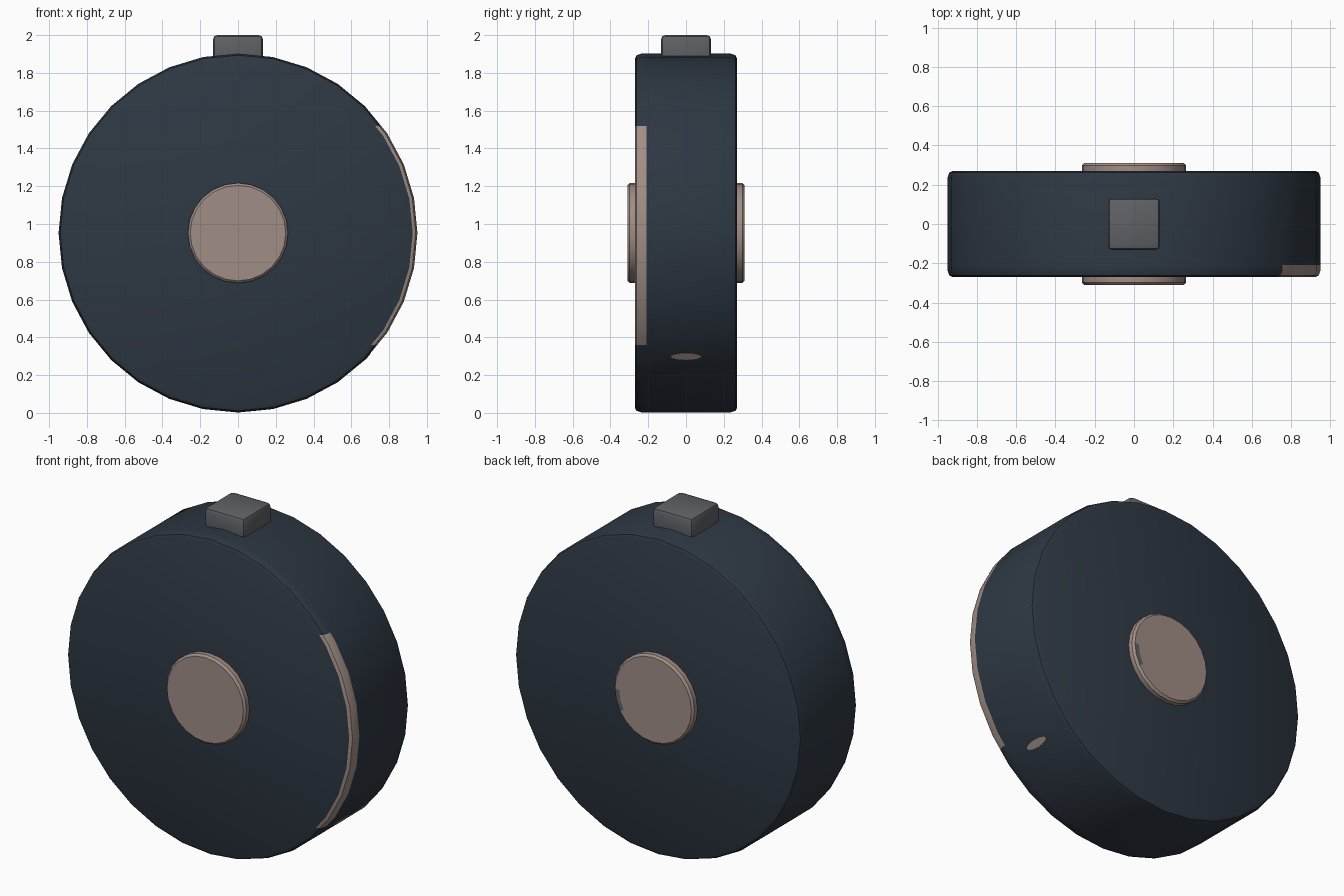
import bpy, bmesh, math
from mathutils import Vector, Matrix

if "Cube" in bpy.data.objects:
    bpy.data.objects.remove(bpy.data.objects["Cube"], do_unlink=True)

CENTRE = 0.952


def material(name, rgb):
    m = bpy.data.materials.new(name)
    m.use_nodes = True
    m.diffuse_color = (*rgb, 1)
    m.node_tree.nodes["Principled BSDF"].inputs["Base Color"].default_value = (*rgb, 1)
    return m


navy = material("dark navy", (0.027, 0.039, 0.056))
tan = material("warm tan", (0.35, 0.27, 0.235))
grey = material("slate grey", (0.115, 0.12, 0.133))


def finish(bm, name, mats, angle=30):
    bmesh.ops.recalc_face_normals(bm, faces=bm.faces[:])
    me = bpy.data.meshes.new(name)
    bm.to_mesh(me)
    bm.free()
    for m in mats:
        me.materials.append(m)
    ob = bpy.data.objects.new(name, me)
    bpy.context.collection.objects.link(ob)
    bpy.ops.object.select_all(action="DESELECT")
    ob.select_set(True)
    bpy.context.view_layer.objects.active = ob
    bpy.ops.object.shade_smooth_by_angle(angle=math.radians(angle))
    return ob


def lathe(profile, sides):
    """Closed solid turned about the y axis from (radius, y) pairs."""
    bm = bmesh.new()
    rings = []
    for r, y in profile:
        angles = [math.tau * i / sides for i in range(sides)]
        rings.append([bm.verts.new((r * math.cos(a), y, CENTRE + r * math.sin(a))) for a in angles])
    for a, b in zip(rings, rings[1:]):
        for i in range(sides):
            j = (i + 1) % sides
            bm.faces.new((a[i], a[j], b[j], b[i]))
    bm.faces.new(rings[0])
    bm.faces.new(rings[-1])
    return bm


# Wheel body with rounded rims and a tan stripe on its left front edge
edge = [(0.925, 0.27), (0.941, 0.262), (0.95, 0.235)]
body = lathe([(r, -y) for r, y in edge] + [(0.95, -0.21)] + edge[::-1], 32)


def in_stripe_band(f):
    c = f.calc_center_median()
    return c.x > 0.5 and -0.268 < c.y < -0.21


for z in (0.36, 1.52):
    faces = [f for f in body.faces if in_stripe_band(f)]
    edges = {e for f in faces for e in f.edges}
    verts = {v for f in faces for v in f.verts}
    bmesh.ops.bisect_plane(body, geom=[*faces, *edges, *verts], plane_co=(0, 0, z), plane_no=(0, 0, 1))
for f in body.faces:
    if in_stripe_band(f) and 0.36 < f.calc_center_median().z < 1.52:
        f.material_index = 1
finish(body, "wheel_body", [navy, tan])

# Hub discs on both sides, the rear one with a small grey chip at its edge
for name, s in (("front_hub", -1), ("back_hub", 1)):
    hub = lathe([(0.265, s * 0.25), (0.265, s * 0.298), (0.253, s * 0.31), (0.225, s * 0.31)], 24)
    if s > 0:
        for f in hub.faces:
            c = f.calc_center_median() - Vector((0, 0, CENTRE))
            if c.y > 0.3 and 0.2 < c.xz.length < 0.25 and -30 < math.degrees(math.atan2(c.z, c.x)) < 0:
                f.material_index = 1
    finish(hub, name, [tan, grey])

# Square knob on top
knob = bmesh.new()
bmesh.ops.create_cube(knob, size=1, matrix=Matrix.Translation((0, 0, 1.92)) @ Matrix.Diagonal((0.264, 0.264, 0.16, 1)))
bmesh.ops.bevel(knob, geom=knob.edges[:], offset=0.022, segments=2, profile=0.5, affect="EDGES")
finish(knob, "top_knob", [grey], 40)

# Small tan oval mark low on the left of the rim
mark = bmesh.new()
tilt = math.radians(39.375)
place = (Matrix.Translation((0, 0, CENTRE)) @ Matrix.Rotation(tilt, 4, "Y")
         @ Matrix.Translation((0.946, 0, -0.068)) @ Matrix.Rotation(math.pi / 2, 4, "Y"))
bmesh.ops.create_cone(mark, cap_ends=True, segments=16, radius1=1, radius2=1, depth=1,
                      matrix=place @ Matrix.Diagonal((0.022, 0.08, 0.004, 1)))
finish(mark, "rim_mark", [tan])
